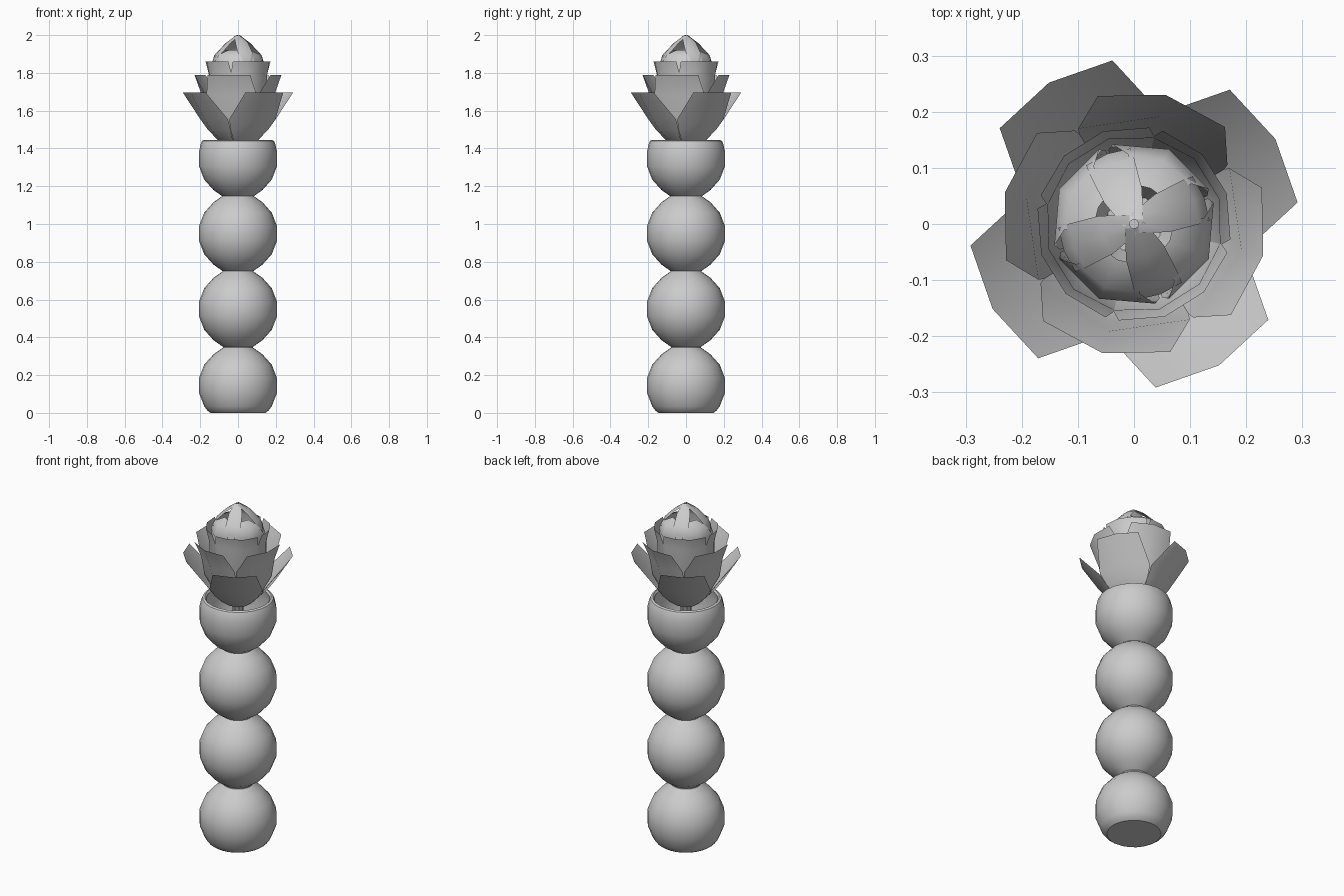
import bpy, bmesh
from math import sin, cos, pi, radians, sqrt

if "Cube" in bpy.data.objects:
    bpy.data.objects.remove(bpy.data.objects["Cube"])


def finish(name, bm, angle=35):
    me = bpy.data.meshes.new(name)
    bm.to_mesh(me)
    bm.free()
    ob = bpy.data.objects.new(name, me)
    bpy.context.collection.objects.link(ob)
    bpy.ops.object.select_all(action='DESELECT')
    ob.select_set(True)
    bpy.context.view_layer.objects.active = ob
    bpy.ops.object.shade_smooth_by_angle(angle=radians(angle))
    return ob


def lathe(name, profile, segs=24):
    """Revolve an (r, z) profile about z; the ends are capped."""
    bm = bmesh.new()
    rings = [[bm.verts.new((r * cos(2 * pi * i / segs), r * sin(2 * pi * i / segs), z))
              for i in range(segs)] for r, z in profile]
    for a, b in zip(rings, rings[1:]):
        for i in range(segs):
            j = (i + 1) % segs
            bm.faces.new((a[i], a[j], b[j], b[i]))
    bm.faces.new(rings[0][::-1])
    bm.faces.new(rings[-1])
    return finish(name, bm)


def petals(name, centre, rows, cols=2, count=4):
    """Ring of curved petals; rows are (radius, z, half angle in degrees)."""
    bm = bmesh.new()
    for k in range(count):
        mid = radians(centre) + 2 * pi * k / count
        grid = []
        for r, z, half in rows:
            angs = [mid + radians(half) * (2 * c / cols - 1) for c in range(cols + 1)]
            grid.append([bm.verts.new((r * cos(a), r * sin(a), z)) for a in angs])
        for a, b in zip(grid, grid[1:]):
            for c in range(cols):
                bm.faces.new((a[c], a[c + 1], b[c + 1], b[c]))
    return finish(name, bm, 50)


# Vase: stacked balls, flat foot, open hollow top
R = 0.21
profile = [(0.145, 0.0), (0.162, 0.012)]
for n, zc in enumerate((0.145, 0.55, 0.95, 1.345)):
    for dz in (-0.2, -0.165, -0.11, -0.04, 0.04, 0.11, 0.165, 0.2):
        if (n == 0 and dz < -0.12) or (n == 3 and dz > 0.05):
            continue
        r = max(sqrt(R * R - dz * dz), 0.08)
        profile.append((r, zc + dz))
profile += [(0.197, 1.425), (0.19, 1.44), (0.178, 1.445), (0.17, 1.435),
            (0.185, 1.37), (0.17, 1.27), (0.1, 1.2)]
lathe("vase", profile)

# Open petals, outermost first
petals("outer_petals", 31, [(0.06, 1.41, 42), (0.11, 1.445, 44), (0.165, 1.50, 45),
                            (0.205, 1.555, 44), (0.294, 1.695, 23.5)])
petals("middle_petals", -13.7, [(0.06, 1.42, 42), (0.13, 1.48, 45), (0.18, 1.57, 46),
                                (0.197, 1.68, 44), (0.237, 1.79, 29.5)])
petals("inner_petals", 32, [(0.05, 1.43, 42), (0.11, 1.5, 45), (0.155, 1.62, 46),
                            (0.158, 1.79, 46), (0.174, 1.86, 41)], cols=3)

# Closed bud: folded petals and the blades meeting on top
petals("bud_petals", 65, [(0.04, 1.44, 42), (0.1, 1.55, 45), (0.14, 1.7, 44),
                          (0.147, 1.84, 40), (0.125, 1.895, 30), (0.07, 1.92, 22)])


def blades(name, centre, rows):
    bm = bmesh.new()
    for k in range(4):
        a = radians(centre) + k * pi / 2
        grid = []
        for r, z, w in rows:
            pts = [(r - 0.006, -w, z - 0.006), (r, 0, z), (r - 0.006, w, z - 0.006)]
            grid.append([bm.verts.new((x * cos(a) - y * sin(a), x * sin(a) + y * cos(a), h))
                         for x, y, h in pts])
        for p, q in zip(grid, grid[1:]):
            for c in range(2):
                bm.faces.new((p[c], p[c + 1], q[c + 1], q[c]))
    return finish(name, bm, 50)


blades("bud_blades", 21, [(0.03, 1.45, 0.02), (0.09, 1.58, 0.05), (0.125, 1.72, 0.05),
                          (0.134, 1.87, 0.042), (0.115, 1.91, 0.042),
                          (0.06, 1.965, 0.036), (0.008, 2.0, 0.018)])

# Stem holding the flower inside the vase
lathe("stem", [(0.03, 1.2), (0.03, 1.42), (0.06, 1.46)], 8)
